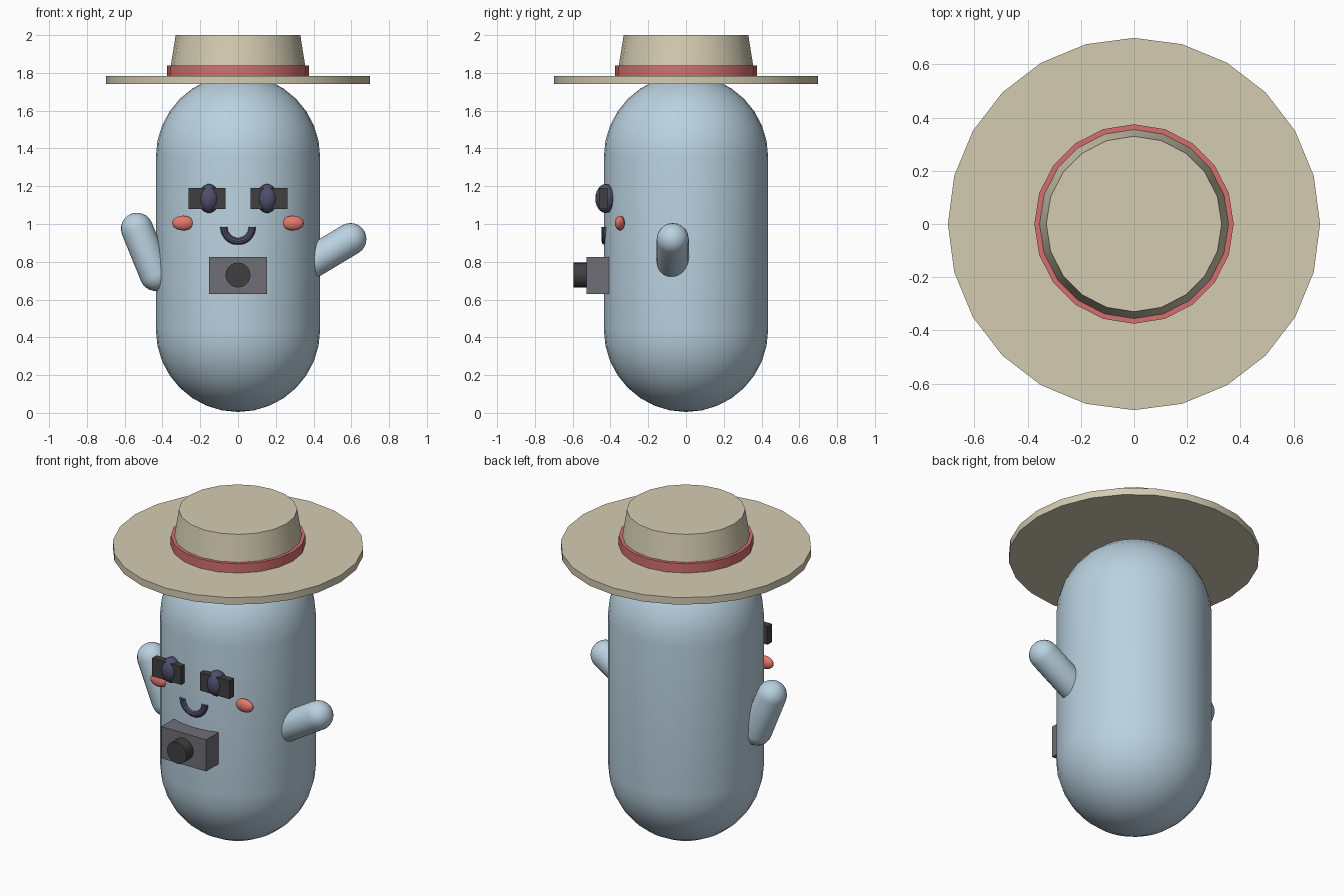
import bpy
import bmesh
from math import sin, cos, pi, radians
from mathutils import Matrix, Vector

cube = bpy.data.objects.get("Cube")
if cube:
    bpy.data.objects.remove(cube, do_unlink=True)


def material(name, *srgb):
    """Flat material from 0-255 sRGB values."""
    lin = [((c / 255 + 0.055) / 1.055) ** 2.4 for c in srgb] + [1]
    m = bpy.data.materials.new(name)
    m.use_nodes = True
    m.diffuse_color = lin
    m.node_tree.nodes["Principled BSDF"].inputs["Base Color"].default_value = lin
    return m


BLUE = material("pale_blue", 186, 210, 224)
STRAW = material("straw", 212, 204, 178)
RED = material("band_red", 212, 112, 110)
CORAL = material("cheek_coral", 228, 120, 108)
NAVY = material("dark_navy", 78, 78, 108)
BLACK = material("charcoal", 64, 64, 64)
GREY = material("camera_grey", 112, 110, 118)


def finish(name, bm, mat, matrix=Matrix()):
    bmesh.ops.recalc_face_normals(bm, faces=bm.faces)
    mesh = bpy.data.meshes.new(name)
    bm.to_mesh(mesh)
    bm.free()
    mesh.materials.append(mat)
    ob = bpy.data.objects.new(name, mesh)
    ob.matrix_world = matrix
    bpy.context.collection.objects.link(ob)
    bpy.ops.object.select_all(action='DESELECT')
    ob.select_set(True)
    bpy.context.view_layer.objects.active = ob
    bpy.ops.object.shade_smooth_by_angle(angle=radians(32))
    return ob


def lathe(name, profile, sides, mat, matrix=Matrix()):
    """Revolve (radius, height) points around z."""
    bm = bmesh.new()
    verts = [bm.verts.new((r, 0, z)) for r, z in profile]
    edges = [bm.edges.new(p) for p in zip(verts, verts[1:])]
    bmesh.ops.spin(bm, geom=verts + edges, axis=(0, 0, 1), cent=(0, 0, 0),
                   angle=2 * pi, steps=sides, use_merge=True)
    bmesh.ops.remove_doubles(bm, verts=bm.verts, dist=0.0005)
    return finish(name, bm, mat, matrix)


def disc(name, r_low, r_high, z_low, z_high, sides, mat, matrix=Matrix()):
    return lathe(name, [(0, z_low), (r_low, z_low), (r_high, z_high), (0, z_high)],
                 sides, mat, matrix)


def capsule(name, start, end, radius, sides, rings, mat):
    start, end = Vector(start), Vector(end)
    axis = end - start
    arc = [i * pi / 2 / rings for i in range(rings + 1)]
    profile = [(radius * sin(a), -radius * cos(a)) for a in arc]
    profile += [(radius * cos(a), axis.length + radius * sin(a)) for a in arc]
    turn = axis.to_track_quat('Z', 'Y').to_matrix().to_4x4()
    return lathe(name, profile, sides, mat, Matrix.Translation(start) @ turn)


def ellipsoid(name, centre, size, mat):
    bm = bmesh.new()
    bmesh.ops.create_uvsphere(bm, u_segments=20, v_segments=12, radius=1)
    bmesh.ops.scale(bm, vec=size, verts=bm.verts)
    return finish(name, bm, mat, Matrix.Translation(centre))


def box(name, centre, size, mat):
    bm = bmesh.new()
    bmesh.ops.create_cube(bm, size=1)
    bmesh.ops.scale(bm, vec=size, verts=bm.verts)
    return finish(name, bm, mat, Matrix.Translation(centre))


# Body and arms
capsule("body", (0, 0, 0.44), (0, 0, 1.355), 0.435, 32, 8, BLUE)
capsule("right_arm", (-0.435, -0.07, 0.73), (-0.535, -0.07, 0.975), 0.085, 20, 6, BLUE)
capsule("left_arm", (0.37, -0.07, 0.785), (0.595, -0.07, 0.92), 0.085, 20, 6, BLUE)

# Hat
disc("hat_brim", 0.70, 0.70, 1.74, 1.783, 24, STRAW)
disc("hat_band", 0.375, 0.375, 1.78, 1.84, 20, RED)
disc("hat_crown", 0.365, 0.33, 1.78, 2.0, 20, STRAW)

# Eyes, glasses and cheeks
for side, s in (("left", 1), ("right", -1)):
    ellipsoid(side + "_eye", (0.155 * s, -0.425, 1.135), (0.057, 0.055, 0.077), NAVY)
    box(side + "_lens_plate", (0.164 * s, -0.438, 1.135), (0.198, 0.044, 0.112), BLACK)
    ellipsoid(side + "_cheek", (0.291 * s, -0.35, 1.005), (0.058, 0.026, 0.039), CORAL)

# Smile: half ring swept from a round section
bm = bmesh.new()
ring = bmesh.ops.create_circle(bm, segments=10, radius=0.02, cap_ends=True,
                               matrix=Matrix.Translation((-0.075, 0, 0)))
bmesh.ops.spin(bm, geom=bm.verts[:] + bm.edges[:] + bm.faces[:], axis=(0, 1, 0),
               cent=(0, 0, 0), angle=-pi, steps=16)
bmesh.ops.remove_doubles(bm, verts=bm.verts, dist=0.0005)
if min(v.co.z for v in bm.verts) > -0.05:
    bmesh.ops.scale(bm, vec=(1, 1, -1), verts=bm.verts)
finish("smile", bm, NAVY, Matrix.Translation((0, -0.427, 0.983)))

# Camera
box("camera_body", (0, -0.468, 0.728), (0.305, 0.12, 0.195), GREY)
disc("camera_lens", 0.066, 0.066, 0, 0.075, 20, BLACK,
     Matrix.Translation((0, -0.52, 0.73)) @ Matrix.Rotation(pi / 2, 4, 'X'))
